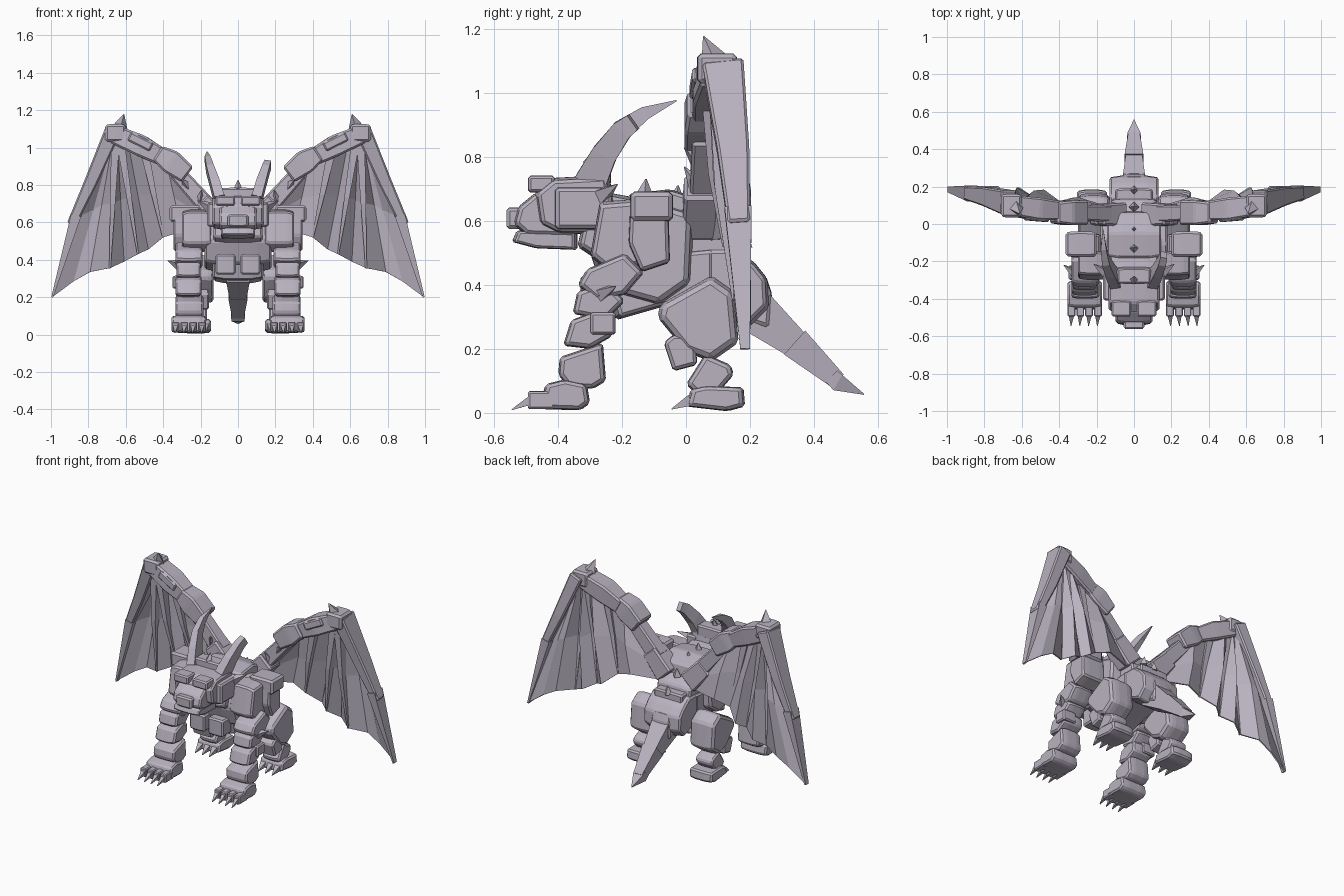
import bpy, bmesh, math
from mathutils import Vector

STONE = bpy.data.materials.new("lilac grey stone")
STONE.diffuse_color = (0.49, 0.45, 0.53, 1)


def finish(name, bm, bevel=0.0, mirror=False, thickness=0.0):
    bmesh.ops.recalc_face_normals(bm, faces=bm.faces)
    if bevel:
        bmesh.ops.bevel(bm, geom=list(bm.edges), offset=bevel, segments=1,
                        profile=0.5, affect='EDGES', clamp_overlap=True)
    me = bpy.data.meshes.new(name)
    bm.to_mesh(me)
    bm.free()
    me.materials.append(STONE)
    ob = bpy.data.objects.new(name, me)
    bpy.context.collection.objects.link(ob)
    if thickness:
        m = ob.modifiers.new("thickness", 'SOLIDIFY')
        m.thickness = thickness
        m.offset = 0
    if mirror:
        ob.modifiers.new("mirror", 'MIRROR')
    return ob


def prism(name, pts, x0, x1, bevel=0.009, mirror=False, taper=0.9):
    """Side profile (y, z) spread from x0 to x1; outer faces shrink by taper."""
    bm = bmesh.new()
    cy = sum(p[0] for p in pts) / len(pts)
    cz = sum(p[1] for p in pts) / len(pts)
    xm = (x0 + x1) / 2
    rows = []
    for x, s in ((x0, taper), (xm - (x1 - x0) * 0.25, 1), (xm + (x1 - x0) * 0.25, 1), (x1, taper)):
        rows.append([bm.verts.new((x, cy + (y - cy) * s, cz + (z - cz) * s)) for y, z in pts])
    n = len(pts)
    for a, b in zip(rows, rows[1:]):
        for i in range(n):
            bm.faces.new((a[i], a[(i + 1) % n], b[(i + 1) % n], b[i]))
    bm.faces.new(rows[0])
    bm.faces.new(rows[-1])
    return finish(name, bm, bevel, mirror)


def box(name, xs, ys, zs, bevel=0.009, mirror=False, taper=0.95):
    return prism(name, [(ys[0], zs[0]), (ys[1], zs[0]), (ys[1], zs[1]), (ys[0], zs[1])],
                 xs[0], xs[1], bevel, mirror, taper)


def chain(name, stations, side=(1, 0, 0), bevel=0.0, mirror=False):
    """Tapered rectangular bar through stations (point, width along side, depth)."""
    bm = bmesh.new()
    pts = [Vector(s[0]) for s in stations]
    rows = []
    for i, (p, w, d) in enumerate(stations):
        t = (pts[min(i + 1, len(pts) - 1)] - pts[max(i - 1, 0)]).normalized()
        s = Vector(side)
        s = (s - t * s.dot(t)).normalized()
        u = t.cross(s)
        rows.append([bm.verts.new(pts[i] + s * a * w / 2 + u * b * d / 2)
                     for a, b in ((-1, -1), (1, -1), (1, 1), (-1, 1))])
    for a, b in zip(rows, rows[1:]):
        for i in range(4):
            bm.faces.new((a[i], a[(i + 1) % 4], b[(i + 1) % 4], b[i]))
    bm.faces.new(rows[0])
    bm.faces.new(rows[-1])
    return finish(name, bm, bevel, mirror)


def spike(name, base, tip, r, mirror=False, side=(1, 1, 0)):
    return chain(name, [(base, r * 2, r * 2), (tip, 0.003, 0.003)], side, 0, mirror)


# Torso
prism("chest", [(-.30, .50), (-.27, .64), (-.10, .67), (.03, .63), (.02, .40), (-.08, .33), (-.26, .38)], -.18, .18, .012)
prism("belly", [(-.25, .40), (-.22, .29), (-.08, .33), (.10, .37), (.10, .52), (-.10, .50)], -.135, .135)
prism("back_plate", [(-.20, .60), (-.18, .685), (-.05, .70), (.06, .665), (.07, .58)], -.145, .145)
prism("waist", [(-.02, .42), (.02, .63), (.13, .56), (.16, .40), (.08, .36)], -.12, .12)
prism("pelvis", [(.06, .36), (.06, .52), (.15, .52), (.215, .47), (.255, .42), (.26, .33), (.20, .27), (.10, .31)], -.13, .13)
box("hip_plate", (-.10, .10), (.09, .19), (.47, .535))
box("breast_block", (.012, .12), (-.33, -.23), (.32, .43), mirror=True)
prism("neck", [(-.34, .52), (-.30, .70), (-.14, .67), (-.12, .50), (-.25, .46)], -.13, .13)
for y, z in ((-.13, .68), (-.03, .66), (.09, .60), (.18, .52)):
    spike("spine_spike", (0, y, z), (0, y + .005, z + .052), .02)

# Head
prism("skull", [(-.46, .59), (-.475, .69), (-.42, .735), (-.24, .745), (-.22, .62), (-.26, .56), (-.40, .56)], -.135, .135)
box("cheek", (.09, .165), (-.41, -.23), (.575, .705), mirror=True)
box("crown", (-.09, .09), (-.32, -.235), (.71, .785))
box("brow", (.015, .12), (-.495, -.41), (.69, .742), .008, True)
prism("snout", [(-.54, .59), (-.525, .645), (-.47, .69), (-.36, .68), (-.34, .55), (-.50, .555)], -.098, .098)
box("nose", (-.055, .055), (-.562, -.50), (.575, .642))
prism("jaw", [(-.545, .535), (-.53, .57), (-.34, .57), (-.34, .51), (-.47, .515)], -.09, .09, .006)
spike("cheek_spike", (.14, -.27, .675), (.215, -.215, .715), .025, True)
spike("crown_spike", (0, -.30, .775), (0, -.28, .825), .018)
# One whole horn and one snapped horn
horn = [((.10, -.30, .72), .055, .10), ((.125, -.255, .81), .05, .08), ((.15, -.20, .885), .04, .065),
        ((.163, -.13, .937), .03, .042), ((.165, -.03, .977), .004, .004)]
chain("snapped_horn", horn[:3] + [((.16, -.165, .91), .036, .055)])
chain("whole_horn", [((-p[0], p[1], p[2]), w, d) for p, w, d in horn])

# Front legs
prism("shoulder", [(-.18, .53), (-.175, .64), (-.055, .65), (-.05, .47), (-.14, .44)], .18, .345, mirror=True, taper=.95)
box("shoulder_cap", (.20, .365), (-.175, -.04), (.60, .692), .012, True)
prism("chest_side", [(-.30, .49), (-.27, .66), (-.15, .67), (-.13, .46), (-.24, .44)], .14, .30, mirror=True)
prism("upper_arm", [(-.34, .40), (-.31, .45), (-.19, .50), (-.13, .44), (-.19, .37), (-.28, .35)], .19, .335, mirror=True)
prism("elbow", [(-.355, .31), (-.34, .38), (-.25, .41), (-.19, .35), (-.25, .29)], .20, .33, mirror=True)
prism("forearm", [(-.385, .21), (-.36, .29), (-.28, .32), (-.225, .30), (-.23, .24), (-.30, .20)], .195, .335, mirror=True)
box("elbow_plate", (.255, .35), (-.30, -.22), (.245, .315), .007, True)
prism("wrist", [(-.40, .12), (-.395, .175), (-.26, .22), (-.25, .10), (-.29, .075), (-.37, .08)], .185, .335, mirror=True)
spike("elbow_spike", (.31, -.27, .37), (.375, -.22, .395), .022, True)
prism("front_foot", [(-.46, .012), (-.44, .09), (-.38, .105), (-.31, .09), (-.30, .03), (-.33, .008)], .17, .355, mirror=True)
for i in range(4):
    x = .193 + i * .047
    box("front_toe", (x - .021, x + .021), (-.495, -.41), (.012, .068), .006, True)
    spike("front_claw", (x, -.475, .045), (x + .003, -.545, .01), .016, True, (1, 0, 0))

# Hind legs
prism("thigh", [(-.09, .30), (-.08, .34), (.08, .43), (.15, .38), (.165, .22), (.08, .16), (.00, .19)], .13, .30, .012, True)
prism("knee", [(-.07, .22), (-.04, .245), (.03, .24), (.035, .15), (-.04, .13)], .155, .295, mirror=True, taper=.95)
prism("shin", [(.00, .09), (.06, .185), (.14, .15), (.15, .12), (.09, .05), (.03, .06)], .165, .285, mirror=True)
prism("hind_foot", [(.00, .02), (.015, .075), (.06, .085), (.18, .08), (.185, .02), (.13, .005)], .145, .305, mirror=True)
for x in (.175, .225, .275):
    spike("hind_claw", (x, .015, .04), (x, -.045, .012), .018, True, (1, 0, 0))

# Tail
prism("tail_root", [(.20, .28), (.20, .42), (.25, .43), (.27, .37), (.26, .26)], -.065, .065)
chain("tail_base", [((0, .19, .34), .125, .15), ((0, .38, .185), .08, .075)])
chain("tail_middle", [((0, .34, .22), .10, .10), ((0, .475, .10), .06, .055)])
chain("tail_tip", [((0, .455, .115), .075, .05), ((0, .475, .095), .07, .055), ((0, .557, .058), .003, .003)])

# Wing arm
Y = (0, 1, 0)
chain("wing_root", [((.08, .05, .58), .13, .13), ((.20, .05, .71), .11, .11)], Y, .01, True)
chain("wing_upper_arm", [((.15, .055, .67), .09, .10), ((.33, .06, .87), .08, .085)], Y, .009, True)
chain("wing_elbow", [((.27, .06, .855), .13, .10), ((.36, .06, .925), .13, .13), ((.43, .06, .97), .11, .09)], Y, .01, True)
chain("wing_forearm", [((.40, .07, .945), .10, .09), ((.52, .08, 1.01), .12, .115), ((.66, .10, 1.07), .11, .10)], Y, .01, True)
chain("wing_forearm_plate", [((.46, .05, 1.00), .08, .05), ((.58, .06, 1.06), .08, .05)], Y, .008, True)
box("wing_wrist", (.60, .71), (.035, .16), (1.03, 1.125), .012, True)
spike("wrist_spike", (.63, .085, 1.11), (.61, .055, 1.178), .028, True)
spike("arm_spike", (.27, .04, .79), (.30, -.005, .83), .022, True)
spike("arm_spike_low", (.21, .04, .70), (.195, -.005, .77), .022, True)

# Wing leading finger
chain("wing_finger_upper", [((.67, .115, 1.09), .13, .085), ((.785, .148, .82), .10, .07), ((.89, .166, .59), .07, .05)], Y, .008, True)
chain("wing_finger_lower", [((.865, .163, .64), .085, .055), ((.993, .185, .20), .03, .01)], Y, 0, True)

# Pleated membrane: columns of (upper, lower) points, folding back between ribs
columns = [((.68, .12, 1.08), (.995, .19, .20)), ((.67, .14, 1.05), (.88, .20, .285)),
           ((.665, .14, 1.05), (.79, .20, .335)), ((.655, .10, 1.05), (.685, .15, .355)),
           ((.645, .13, 1.05), (.61, .19, .39)), ((.63, .10, 1.04), (.535, .14, .43)),
           ((.59, .12, 1.03), (.48, .18, .455)), ((.50, .08, .98), (.40, .12, .52)),
           ((.38, .09, .91), (.30, .14, .55)), ((.20, .06, .71), (.11, .08, .54))]
folds = (0, .03, .03, -.015, .03, -.015, .025, -.01, .02, 0)
bm = bmesh.new()
grid = []
for (top, low), f in zip(columns, folds):
    a, b = Vector(top), Vector(low)
    grid.append([bm.verts.new(a), bm.verts.new(a.lerp(b, .5) + Vector((0, f, 0))), bm.verts.new(b)])
for p, q in zip(grid, grid[1:]):
    for i in range(2):
        bm.faces.new((p[i], p[i + 1], q[i + 1], q[i]))
finish("wing_membrane", bm, 0, True, .008)

# Ribs along the forward folds
for i in (3, 5, 7):
    a, b = Vector(columns[i][0]), Vector(columns[i][1])
    mid = a.lerp(b, .5) + Vector((0, folds[i], 0))
    chain("wing_rib", [(a, .06, .045), (mid, .04, .028), (b, .012, .008)], Y, 0, True)
